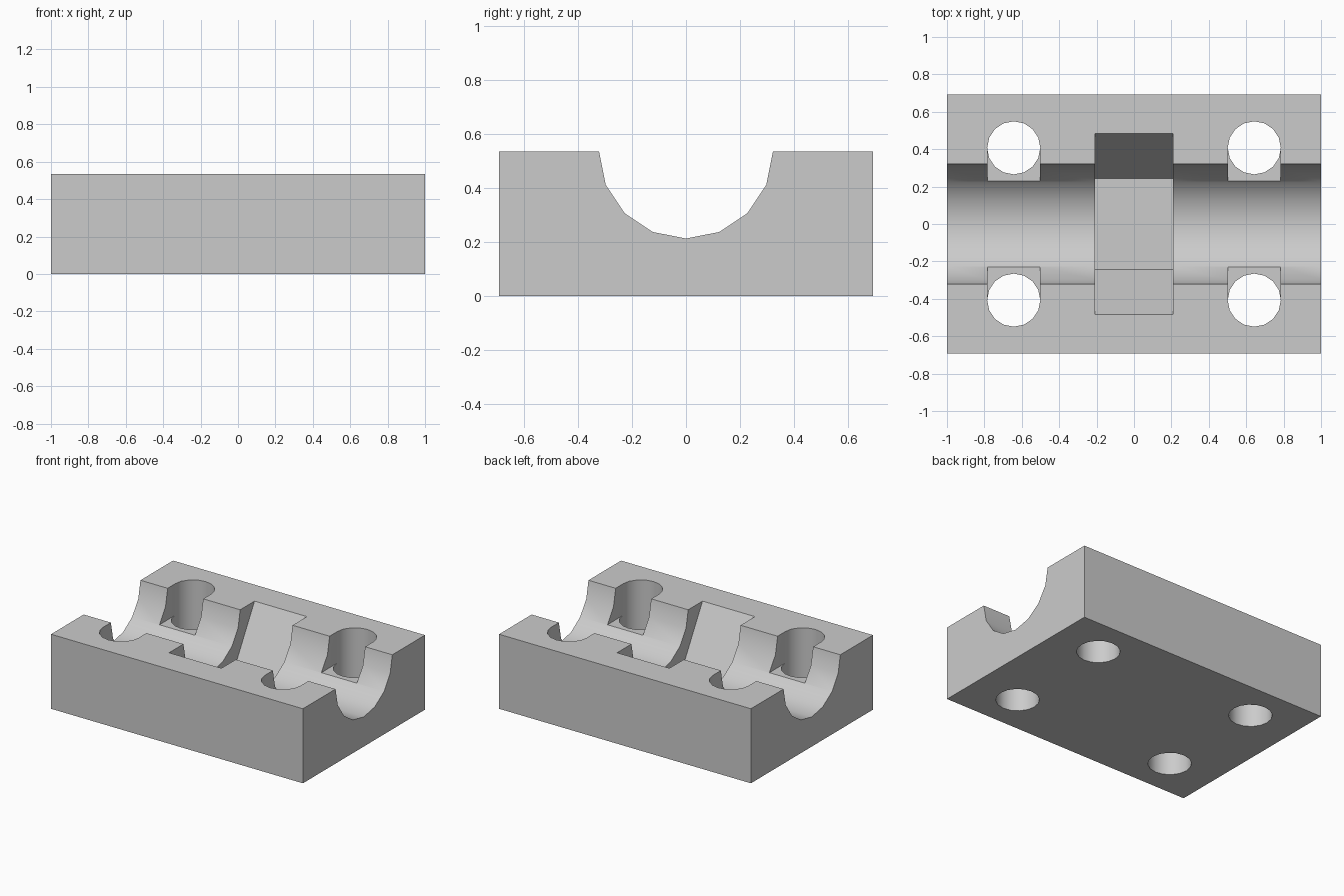
import bpy
import math
from mathutils import Vector

if "Cube" in bpy.data.objects:
    bpy.data.objects.remove(bpy.data.objects["Cube"], do_unlink=True)

LENGTH, DEPTH, HEIGHT = 2.0, 1.384, 0.535
SHAFT_R, NUT_R, NUT_HALF = 0.322, 0.485, 0.208
HOLE_R, HOLE_X, HOLE_Y = 0.142, 0.643, 0.407
SLOT_FLOOR = 0.309

grey = bpy.data.materials.new("light grey")
grey.use_nodes = True
colour = (0.6, 0.6, 0.6, 1)
grey.diffuse_color = colour
grey.node_tree.nodes["Principled BSDF"].inputs["Base Color"].default_value = colour


def prism(name, outline, lift):
    """Solid swept from a closed outline along the lift vector."""
    n = len(outline)
    start = [Vector(p) for p in outline]
    verts = start + [p + Vector(lift) for p in start]
    faces = [list(range(n))[::-1], list(range(n, 2 * n))]
    faces += [(i, (i + 1) % n, n + (i + 1) % n, n + i) for i in range(n)]
    mesh = bpy.data.meshes.new(name)
    mesh.from_pydata(verts, [], faces)
    obj = bpy.data.objects.new(name, mesh)
    bpy.context.collection.objects.link(obj)
    return obj


def box(name, x0, x1, y0, y1, z0, z1):
    return prism(name, [(x0, y0, z0), (x1, y0, z0), (x1, y1, z0), (x0, y1, z0)],
                 (0, 0, z1 - z0))


def trough(name, radius, steps, half_length):
    """Lower half of a polygonal bar along x, open upwards."""
    arc = [math.pi + math.pi * i / steps for i in range(steps + 1)]
    outline = [(-half_length, radius * math.cos(a), HEIGHT + radius * math.sin(a))
               for a in arc]
    outline += [(-half_length, radius, 1), (-half_length, -radius, 1)]
    return prism(name, outline, (2 * half_length, 0, 0))


def bolt_hole(x, y):
    ring = [math.tau * i / 16 for i in range(16)]
    outline = [(x + HOLE_R * math.cos(a), y + HOLE_R * math.sin(a), -0.2) for a in ring]
    return prism("bolt_hole_cutter", outline, (0, 0, 1.2))


# Solid block
block = box("clamp_block", -LENGTH / 2, LENGTH / 2, -DEPTH / 2, DEPTH / 2, 0, HEIGHT)
block.data.materials.append(grey)

# Shaft groove and hexagonal nut pocket
cutters = [trough("shaft_cutter", SHAFT_R, 8, 1.2),
           trough("nut_cutter", NUT_R, 3, NUT_HALF)]

# Bolt holes, with slots opening into the groove
for side in (-1, 1):
    x = side * HOLE_X
    reach, half = HOLE_Y - 0.002, HOLE_R - 0.001
    cutters.append(box("slot_cutter", x - half, x + half, -reach, reach, SLOT_FLOOR, 1))
    cutters += [bolt_hole(x, HOLE_Y), bolt_hole(x, -HOLE_Y)]

bpy.ops.object.select_all(action="DESELECT")
block.select_set(True)
bpy.context.view_layer.objects.active = block
for cutter in cutters:
    cutter.hide_render = True
    # Make sure every solid faces outwards
    mod = block.modifiers.new("cut", "BOOLEAN")
    mod.operation = "DIFFERENCE"
    mod.solver = "EXACT"
    mod.object = cutter
    bpy.ops.object.modifier_apply(modifier=mod.name)
    bpy.data.objects.remove(cutter, do_unlink=True)

bpy.ops.object.shade_smooth_by_angle(angle=math.radians(30))
